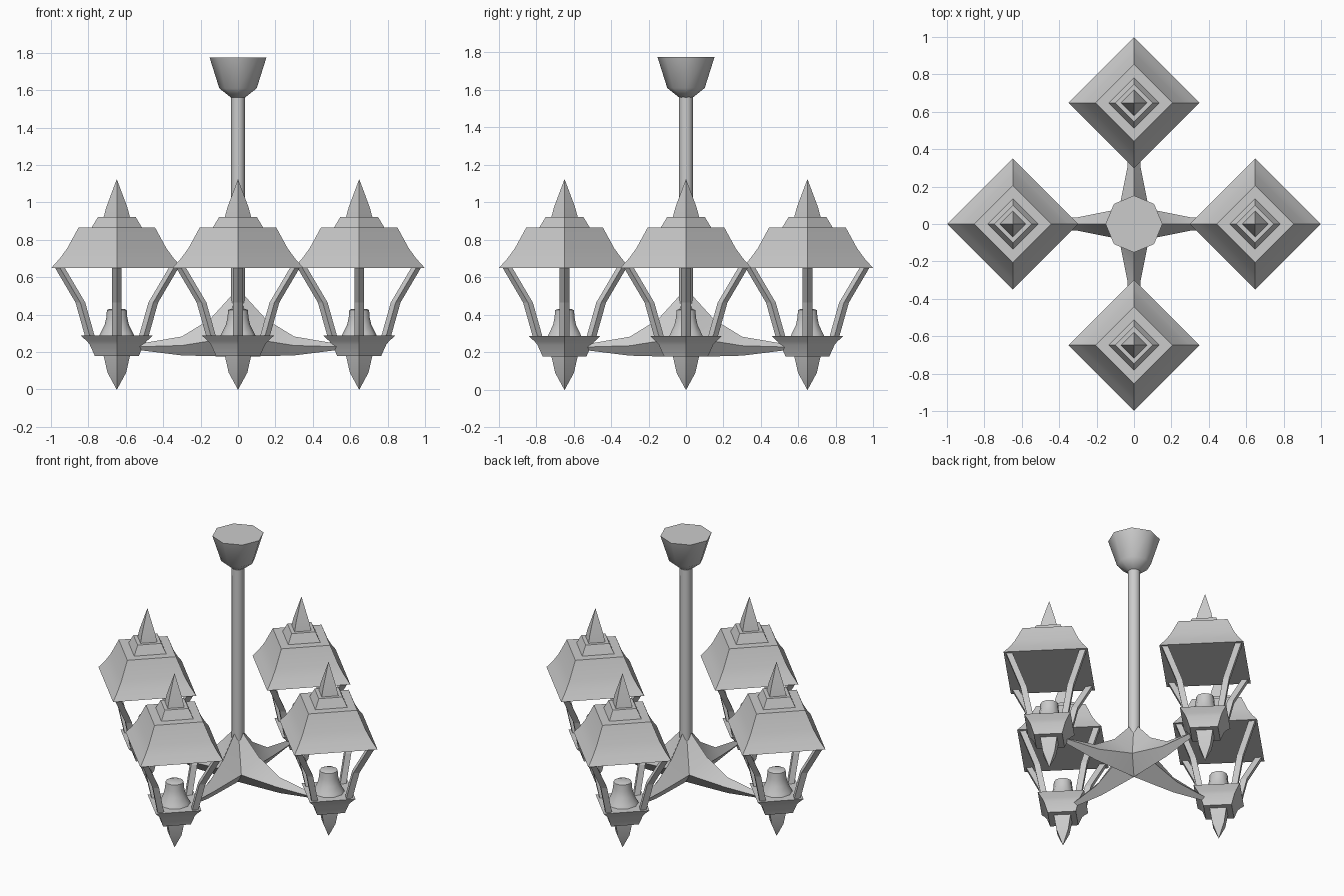
import bpy, bmesh
from math import sin, cos, pi, radians
from mathutils import Matrix, Vector

if "Cube" in bpy.data.objects:
    bpy.data.objects.remove(bpy.data.objects["Cube"])


def finish(name, bm, smooth=None):
    bmesh.ops.remove_doubles(bm, verts=bm.verts, dist=1e-5)
    bmesh.ops.recalc_face_normals(bm, faces=bm.faces)
    me = bpy.data.meshes.new(name)
    bm.to_mesh(me)
    bm.free()
    ob = bpy.data.objects.new(name, me)
    bpy.context.collection.objects.link(ob)
    if smooth:
        bpy.ops.object.select_all(action='DESELECT')
        ob.select_set(True)
        bpy.context.view_layer.objects.active = ob
        bpy.ops.object.shade_smooth_by_angle(angle=radians(smooth))
    return ob


def loft(bm, rings):
    # skin a list of equal-length rings and close both ends
    vs = [[bm.verts.new(p) for p in r] for r in rings]
    n = len(rings[0])
    for a, b in zip(vs, vs[1:]):
        for i in range(n):
            j = (i + 1) % n
            bm.faces.new((a[i], a[j], b[j], b[i]))
    bm.faces.new(vs[0][::-1])
    bm.faces.new(vs[-1])


def turned(name, profile, sides, at=(0, 0), smooth=None):
    # profile of (radius, height); first corner lies on +x
    bm = bmesh.new()
    loft(bm, [[(at[0] + r * cos(2 * pi * i / sides), at[1] + r * sin(2 * pi * i / sides), z)
               for i in range(sides)] for r, z in profile])
    return finish(name, bm, smooth)


# ceiling mount and stem
turned("ceiling_mount", [(.037, 1.56), (.1, 1.61), (.152, 1.775)], 8, smooth=50)
turned("stem", [(.037, .42), (.037, 1.57)], 12, smooth=40)

# four-armed hub: each arm is a tapering diamond section meeting its neighbours on the diagonals
bm = bmesh.new()
sections = [(.15, .375, .08, .08, .27, .178), (.3, .283, .3, .036, .235, .182),
            (.54, .242, .54, .016, .228, .212)]
for k in range(4):
    rot = Matrix.Rotation(k * pi / 2, 3, 'Z')
    V = lambda x, y, z: bm.verts.new(rot @ Vector((x, y, z)))
    rings = [[V(r, 0, top), V(rs, w, zs), V(r, 0, bot), V(rs, -w, zs)]
             for r, top, rs, w, zs, bot in sections]
    peak, low = V(0, 0, .54), V(0, 0, .175)
    t, a, b, c = rings[0]
    for tri in ((peak, t, a), (peak, c, t), (low, a, b), (low, b, c)):
        bm.faces.new(tri)
    for p, q in zip(rings, rings[1:]):
        for i in range(4):
            j = (i + 1) % 4
            bm.faces.new((p[i], p[j], q[j], q[i]))
    bm.faces.new(rings[-1])
finish("hub_arms", bm, 25)

# lanterns
roof = [(.35, .65), (.305, .7), (.265, .755), (.205, .865), (.135, .865), (.1, .923),
        (.07, .923), (.056, .975), (.001, 1.122)]
bowl = [(.001, 0), (.05, .09), (.07, .178), (.117, .178), (.145, .24), (.16, .258), (.193, .288)]
lamp = [(.1, .275), (.085, .305), (.065, .345), (.056, .385), (.053, .425), (.04, .43)]
post = [(.14, .27), (.195, .465), (.31, .66)]
h = .026

for k in range(4):
    at = (.648 * cos(k * pi / 2), .648 * sin(k * pi / 2))
    turned(f"lantern_roof_{k}", roof, 4, at, 25)
    turned(f"lantern_base_{k}", bowl, 4, at, 25)
    turned(f"lamp_holder_{k}", lamp, 10, at, 45)
    # bent corner posts with a diamond section
    bm = bmesh.new()
    for m in range(4):
        rot = Matrix.Rotation(m * pi / 2, 3, 'Z')
        off = Vector((at[0], at[1], 0))
        loft(bm, [[off + rot @ Vector((r + dx, dy, z))
                   for dx, dy in ((h, 0), (0, h), (-h, 0), (0, -h))] for r, z in post])
    finish(f"lantern_posts_{k}", bm)
